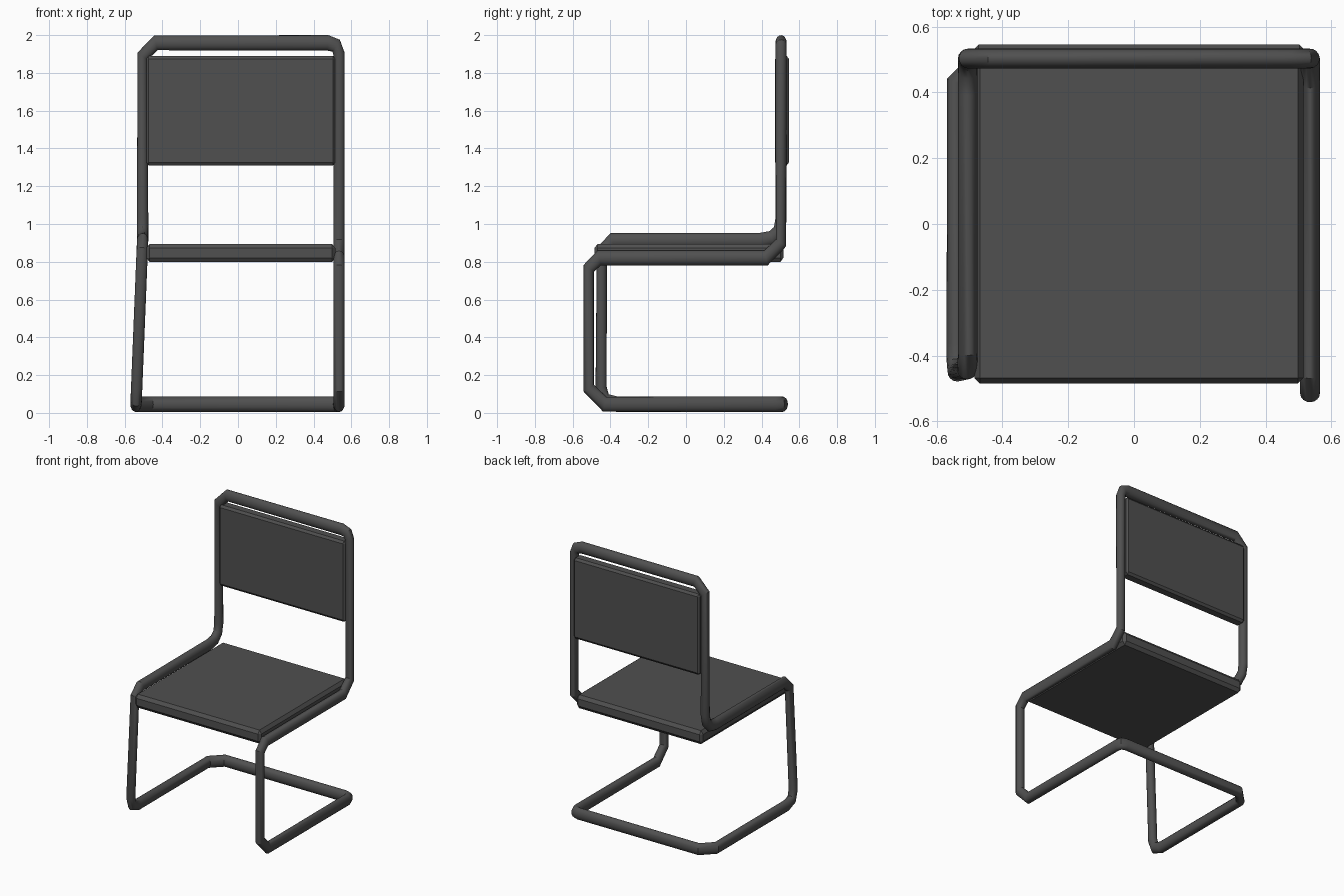
import bpy
import math
from mathutils import Vector

if "Cube" in bpy.data.objects:
    bpy.data.objects.remove(bpy.data.objects["Cube"])

ZS = 1.37      # tube section is taller than wide
R = 0.03

mat = bpy.data.materials.new("dark_grey")
mat.diffuse_color = (0.08, 0.08, 0.08, 1)
mat.use_nodes = True
mat.node_tree.nodes["Principled BSDF"].inputs["Base Color"].default_value = mat.diffuse_color


def finish(obj, name, angle=35):
    obj.name = name
    obj.data.materials.append(mat)
    bpy.ops.object.select_all(action='DESELECT')
    obj.select_set(True)
    bpy.context.view_layer.objects.active = obj
    bpy.ops.object.shade_smooth_by_angle(angle=math.radians(angle))


def bend_path(corners):
    """Replace each (point, distance, segments) corner with a bend."""
    pts = []
    for i, (p, d, n) in enumerate(corners):
        p = Vector(p)
        a = p + (Vector(corners[i - 1][0]) - p).normalized() * d
        b = p + (Vector(corners[(i + 1) % len(corners)][0]) - p).normalized() * d
        for k in range(n + 1):
            t = k / n
            pts.append(a * (1 - t) ** 2 + p * 2 * t * (1 - t) + b * t * t)
    return pts


def tube(name, corners):
    cu = bpy.data.curves.new(name, 'CURVE')
    cu.dimensions = '3D'
    cu.bevel_depth = R
    cu.bevel_resolution = 6
    sp = cu.splines.new('POLY')
    pts = bend_path(corners)
    sp.points.add(len(pts) - 1)
    for q, p in zip(sp.points, pts):
        q.co = (p.x, p.y, p.z / ZS, 1)
    sp.use_cyclic_u = True
    ob = bpy.data.objects.new(name, cu)
    bpy.context.collection.objects.link(ob)
    ob.scale.z = ZS
    bpy.ops.object.select_all(action='DESELECT')
    ob.select_set(True)
    bpy.context.view_layer.objects.active = ob
    bpy.ops.object.convert(target='MESH')
    bpy.ops.object.transform_apply(location=False, rotation=False, scale=True)
    finish(bpy.context.object, name)


def panel(name, lo, hi, bevel):
    lo, hi = Vector(lo), Vector(hi)
    bpy.ops.mesh.primitive_cube_add(size=1, location=(lo + hi) / 2)
    ob = bpy.context.object
    s = hi - lo
    ob.scale = (s.x, s.y, s.z / ZS)
    bpy.ops.object.transform_apply(location=False, rotation=False, scale=True)
    m = ob.modifiers.new("bevel", 'BEVEL')
    m.width = bevel
    m.segments = 1
    bpy.ops.object.modifier_apply(modifier=m.name)
    ob.scale.z = ZS
    bpy.ops.object.transform_apply(location=False, rotation=False, scale=True)
    finish(ob, name, 20)


# one continuous cantilever tube, slightly uneven left to right
tube("tube_frame", [
    ((-0.505, 0.503, 1.959), 0.07, 1),
    ((0.535, 0.503, 1.959), 0.06, 2),
    ((0.535, 0.503, 0.82), 0.08, 1),
    ((0.535, -0.515, 0.82), 0.055, 1),
    ((0.535, -0.515, 0.046), 0.085, 1),
    ((0.535, 0.51, 0.046), 0.04, 2),
    ((-0.54, 0.51, 0.046), 0.08, 1),
    ((-0.54, -0.45, 0.046), 0.085, 2),
    ((-0.505, -0.445, 0.912), 0.055, 1),
    ((-0.505, 0.503, 0.912), 0.11, 3),
])

# padded panels with chamfered edges
panel("seat", (-0.485, -0.485, 0.798), (0.515, 0.516, 0.895), 0.017)
panel("backrest", (-0.485, 0.472, 1.31), (0.515, 0.545, 1.89), 0.012)
